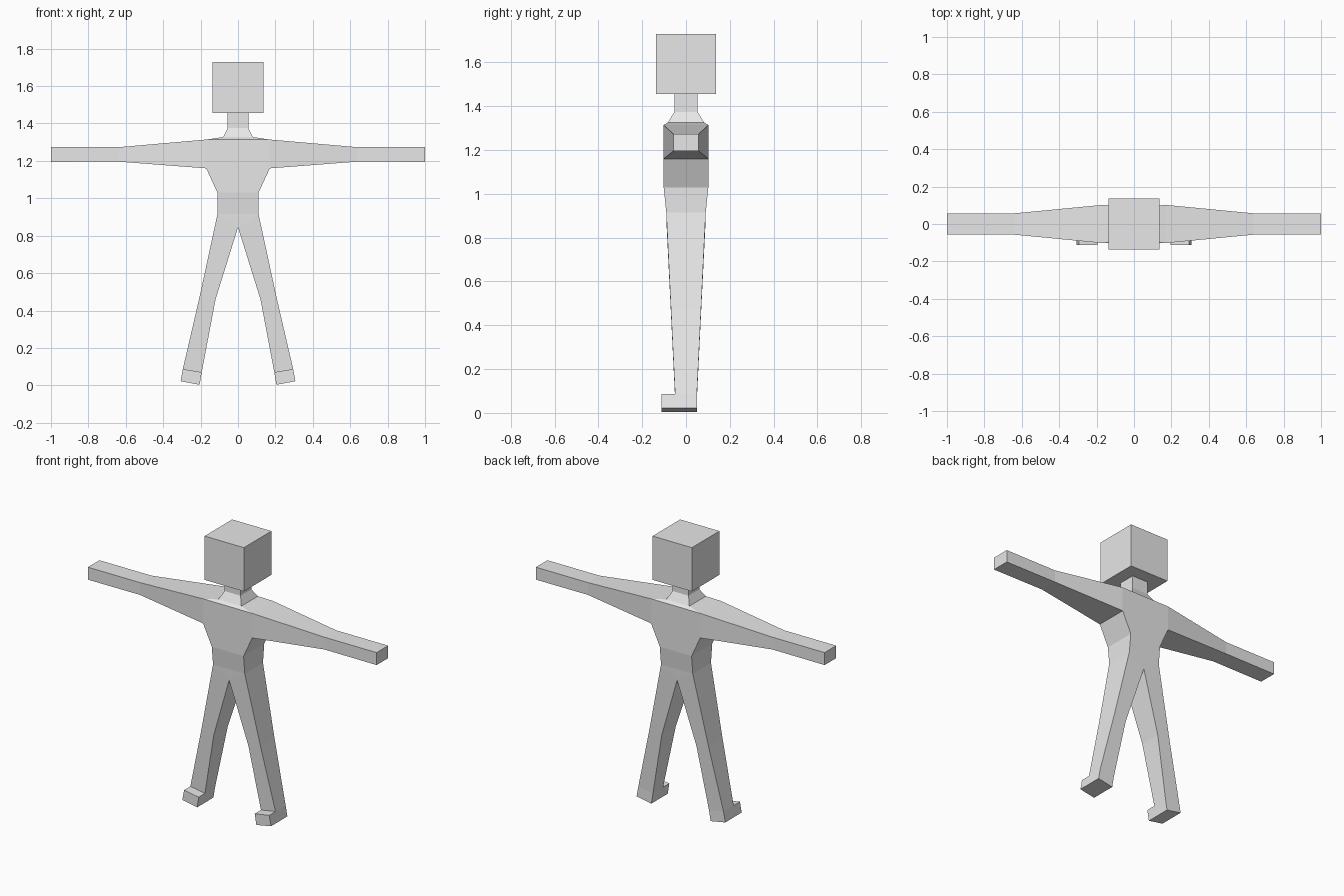
import bpy, bmesh

if "Cube" in bpy.data.objects:
    bpy.data.objects.remove(bpy.data.objects["Cube"])

grey = bpy.data.materials.new("light grey")
grey.diffuse_color = (0.8, 0.8, 0.8, 1)
grey.use_nodes = True
grey.node_tree.nodes["Principled BSDF"].inputs["Base Color"].default_value = grey.diffuse_color


def finish(bm, name):
    bmesh.ops.remove_doubles(bm, verts=bm.verts, dist=0.0005)
    bmesh.ops.recalc_face_normals(bm, faces=bm.faces)
    me = bpy.data.meshes.new(name)
    bm.to_mesh(me)
    bm.free()
    me.materials.append(grey)
    ob = bpy.data.objects.new(name, me)
    bpy.context.collection.objects.link(ob)
    return ob


bm = bmesh.new()


def face(*pts):
    bm.faces.new([bm.verts.new(p) for p in pts])


def loft(rings, closed=True):
    for a, b in zip(rings, rings[1:]):
        for i in range(len(a) if closed else len(a) - 1):
            j = (i + 1) % len(a)
            face(a[i], a[j], b[j], b[i])


# Torso half, open at the centre plane: (half width, half depth, height)
def half(w, d, z):
    return [(0, -d, z), (w, -d, z), (w, d, z), (0, d, z)]


hips, waist = half(.11, .09, .915), half(.11, .102, 1.03)
chest, shoulder = half(.17, .102, 1.16), half(.17, .102, 1.314)
loft([hips, waist, chest], False)
face(chest[0], chest[1], shoulder[1], shoulder[0])
face(chest[3], chest[2], shoulder[2], shoulder[3])

# Shoulder top and neck
loft([shoulder, half(.08, .082, 1.327), half(.055, .053, 1.375),
      half(.055, .053, 1.457)], False)

# Arm, growing from the open side of the chest
def arm_ring(x, d, z0, z1):
    return [(x, -d, z0), (x, d, z0), (x, d, z1), (x, -d, z1)]


hand = arm_ring(1.0, .057, 1.195, 1.273)
loft([arm_ring(.17, .102, 1.16, 1.314), arm_ring(.64, .057, 1.196, 1.273), hand])
face(*hand)

# Crotch triangles on front and back
for s in (-1, 1):
    face((0, s * .09, .915), (.11, s * .09, .915), (0, s * .088, .845))


# Leg: inner point, outer point, front and back depth
def leg_ring(xi, zi, xo, zo, di, do=None):
    do = do or di
    return [(xi, -di, zi), (xo, -do, zo), (xo, do, zo), (xi, di, zi)]


ankle = leg_ring(.194, .07, .295, .087, .05)
sole = leg_ring(.205, .003, .307, .022, .05)
loft([leg_ring(0, .845, .11, .915, .088, .09),
      leg_ring(.12, .46, .205, .475, .069), ankle])

# Foot with the toe block pushed forward
loft([ankle[1:] + ankle[:1], sole[1:] + sole[:1]], False)
face(*sole)
back = [ankle[0], ankle[1], sole[1], sole[0]]
toe = [(x, -.112, z) for x, y, z in back]
loft([back, toe])
face(*toe)

body = finish(bm, "body")
mirror = body.modifiers.new("mirror", 'MIRROR')
mirror.use_clip = True
mirror.merge_threshold = 0.001

# Head
bm = bmesh.new()
bmesh.ops.create_cube(bm, size=1)
for v in bm.verts:
    v.co = (v.co.x * .272, v.co.y * .272, v.co.z * .274 + 1.592)
finish(bm, "head")
